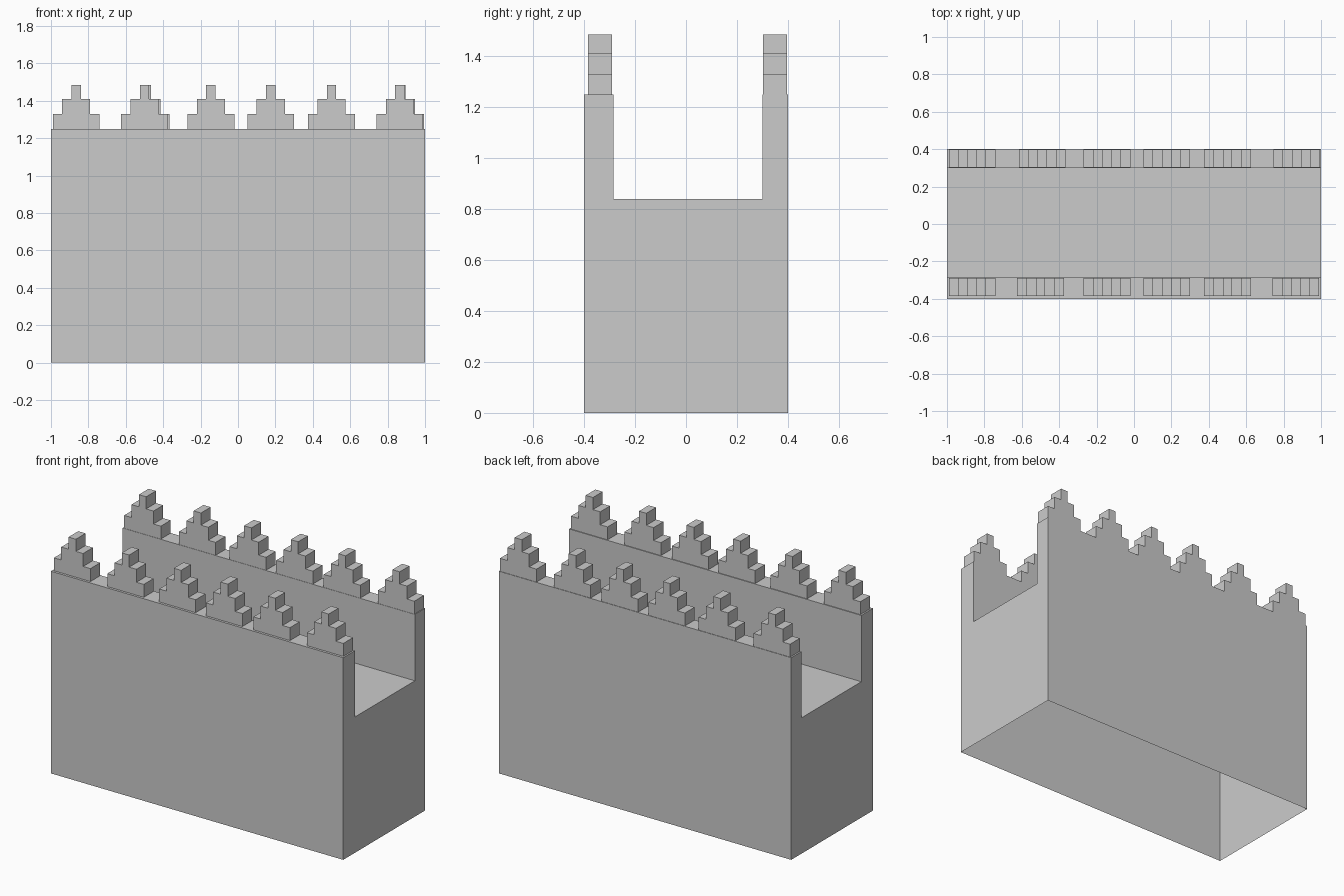
import bpy, bmesh
from mathutils import Vector

if "Cube" in bpy.data.objects:
    bpy.data.objects.remove(bpy.data.objects["Cube"])


def prism(name, points, direction, skip_side=None):
    """Extrude a closed profile into a flat-faced prism; one side may stay open."""
    bm = bmesh.new()
    a = [bm.verts.new(p) for p in points]
    b = [bm.verts.new(Vector(p) + Vector(direction)) for p in points]
    bm.faces.new(a)
    bm.faces.new(b[::-1])
    n = len(a)
    sides = [bm.faces.new((a[i], b[i], b[(i + 1) % n], a[(i + 1) % n])) for i in range(n)]
    bmesh.ops.recalc_face_normals(bm, faces=bm.faces[:])
    if skip_side is not None:
        bmesh.ops.delete(bm, geom=[sides[skip_side]], context='FACES_ONLY')
    mesh = bpy.data.meshes.new(name)
    bm.to_mesh(mesh)
    bm.free()
    obj = bpy.data.objects.new(name, mesh)
    bpy.context.collection.objects.link(obj)
    return obj


# Wall body: U-shaped section with a walkway, hollow and open underneath
section = [(-0.40, 0), (0.40, 0), (0.40, 1.25), (0.30, 1.25),
           (0.30, 0.84), (-0.285, 0.84), (-0.285, 1.25), (-0.40, 1.25)]
prism("wall_body", [(-1, y, z) for y, z in section], (2, 0, 0), skip_side=0)

# Stepped merlons: half outline mirrored about the centre
half = [(0.125, 1.25), (0.125, 1.33), (0.075, 1.33),
        (0.075, 1.41), (0.025, 1.41), (0.025, 1.485)]
outline = half + [(-x, z) for x, z in reversed(half)]
rows = {
    "front": (-0.385, -0.29, [-0.865, -0.50, -0.145, 0.175, 0.50, 0.865]),
    "back": (0.302, 0.397, [-0.865, -0.49, -0.145, 0.175, 0.50, 0.87]),
}
for side, (y0, y1, centres) in rows.items():
    for i, cx in enumerate(centres):
        prism(f"{side}_merlon_{i + 1}", [(cx + x, y0, z) for x, z in outline],
              (0, y1 - y0, 0))
